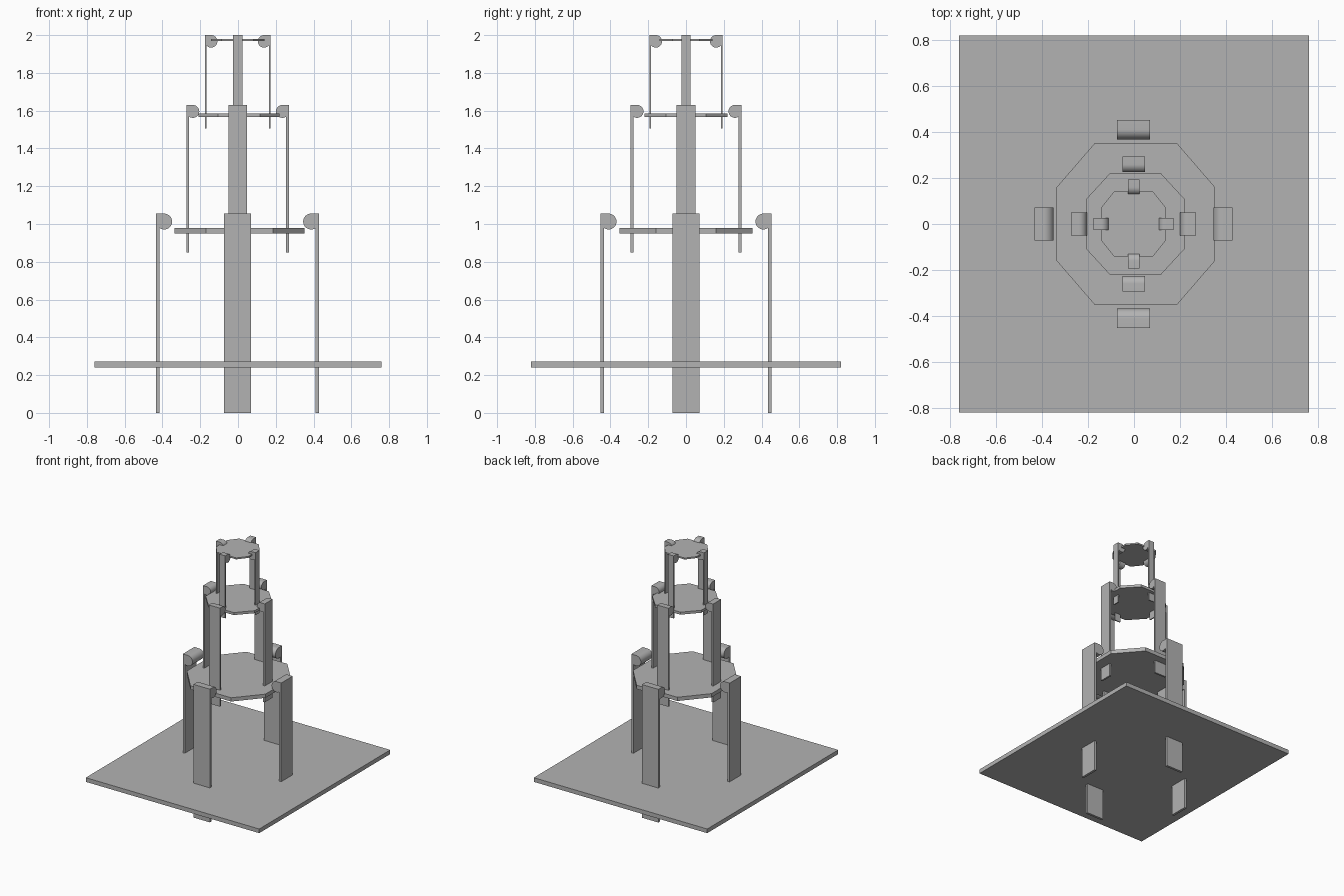
import bpy, bmesh, math
from mathutils import Vector, Matrix

if "Cube" in bpy.data.objects:
    bpy.data.objects.remove(bpy.data.objects["Cube"], do_unlink=True)

grey = bpy.data.materials.new("plain_grey")
grey.use_nodes = True
COLOUR = (0.45, 0.45, 0.45, 1)
grey.diffuse_color = COLOUR
grey.node_tree.nodes["Principled BSDF"].inputs["Base Color"].default_value = COLOUR


def prism(name, outline, depth, smooth=False):
    """Solid made by sweeping a closed 3D outline along a vector."""
    bm = bmesh.new()
    face = bm.faces.new([bm.verts.new(p) for p in outline])
    swept = bmesh.ops.extrude_face_region(bm, geom=[face])["geom"]
    bmesh.ops.translate(bm, vec=depth, verts=[v for v in swept if isinstance(v, bmesh.types.BMVert)])
    bmesh.ops.recalc_face_normals(bm, faces=bm.faces)
    mesh = bpy.data.meshes.new(name)
    bm.to_mesh(mesh)
    bm.free()
    mesh.materials.append(grey)
    obj = bpy.data.objects.new(name, mesh)
    bpy.context.collection.objects.link(obj)
    if smooth:
        bpy.ops.object.select_all(action="DESELECT")
        obj.select_set(True)
        bpy.context.view_layer.objects.active = obj
        bpy.ops.object.shade_smooth_by_angle(angle=math.radians(30))
    return obj


def octagon(name, cx, half_x, half_y, flat_x, flat_y, z, thick):
    """Slab with four cut corners."""
    corners = [(half_x, flat_y), (flat_x, half_y), (-flat_x, half_y), (-half_x, flat_y),
               (-half_x, -flat_y), (-flat_x, -half_y), (flat_x, -half_y), (half_x, -flat_y)]
    return prism(name, [(cx + x, y, z) for x, y in corners], (0, 0, thick))


def leg(name, angle, outer, half_width, bottom, top, thick, radius, cx):
    """Thin upright board whose top curls inward into a round bead."""
    centre = Vector((outer - radius, top - radius))
    inner = outer - thick
    end = -math.acos((inner - centre.x) / radius)       # where bead meets board
    start, stop, steps = math.pi / 2, 2 * math.pi + end, 24
    profile = [(inner, bottom), (outer, bottom), (outer, top)]
    for i in range(steps + 1):
        a = start + (stop - start) * i / steps
        profile.append((centre.x + radius * math.cos(a), centre.y + radius * math.sin(a)))
    turn = Matrix.Rotation(angle, 3, "Z")
    shift = Vector((cx, 0, 0))
    outline = [turn @ Vector((u, -half_width, z)) + shift for u, z in profile]
    return prism(name, outline, turn @ Vector((0, 2 * half_width, 0)), smooth=True)


# Ground plate
prism("base_plate", [(x, y, 0.24) for x, y in ((-.76, -.82), (.76, -.82), (.76, .82), (-.76, .82))],
      (0, 0, 0.033))

# Octagonal platforms
octagon("lower_platform", 0.008, 0.344, 0.352, 0.178, 0.16, 0.95, 0.03)
octagon("middle_platform", 0.006, 0.215, 0.22, 0.111, 0.107, 1.566, 0.02)
octagon("upper_platform", -0.002, 0.141, 0.141, 0.085, 0.071, 1.968, 0.012)

# Four curled legs on each tier: reach x, reach y, half width, bottom, top, thickness, bead radius
tiers = {
    "lower": (0.431, 0.452, 0.072, 0.0, 1.055, 0.018, 0.042),
    "middle": (0.271, 0.293, 0.049, 0.85, 1.63, 0.014, 0.034),
    "upper": (0.173, 0.193, 0.025, 1.505, 2.0, 0.008, 0.033),
}
for tier, (reach_x, reach_y, *size) in tiers.items():
    for i, side in enumerate(("left", "back", "right", "front")):
        leg(f"{tier}_{side}_leg", i * math.pi / 2, reach_y if i % 2 else reach_x, *size, -0.002)
